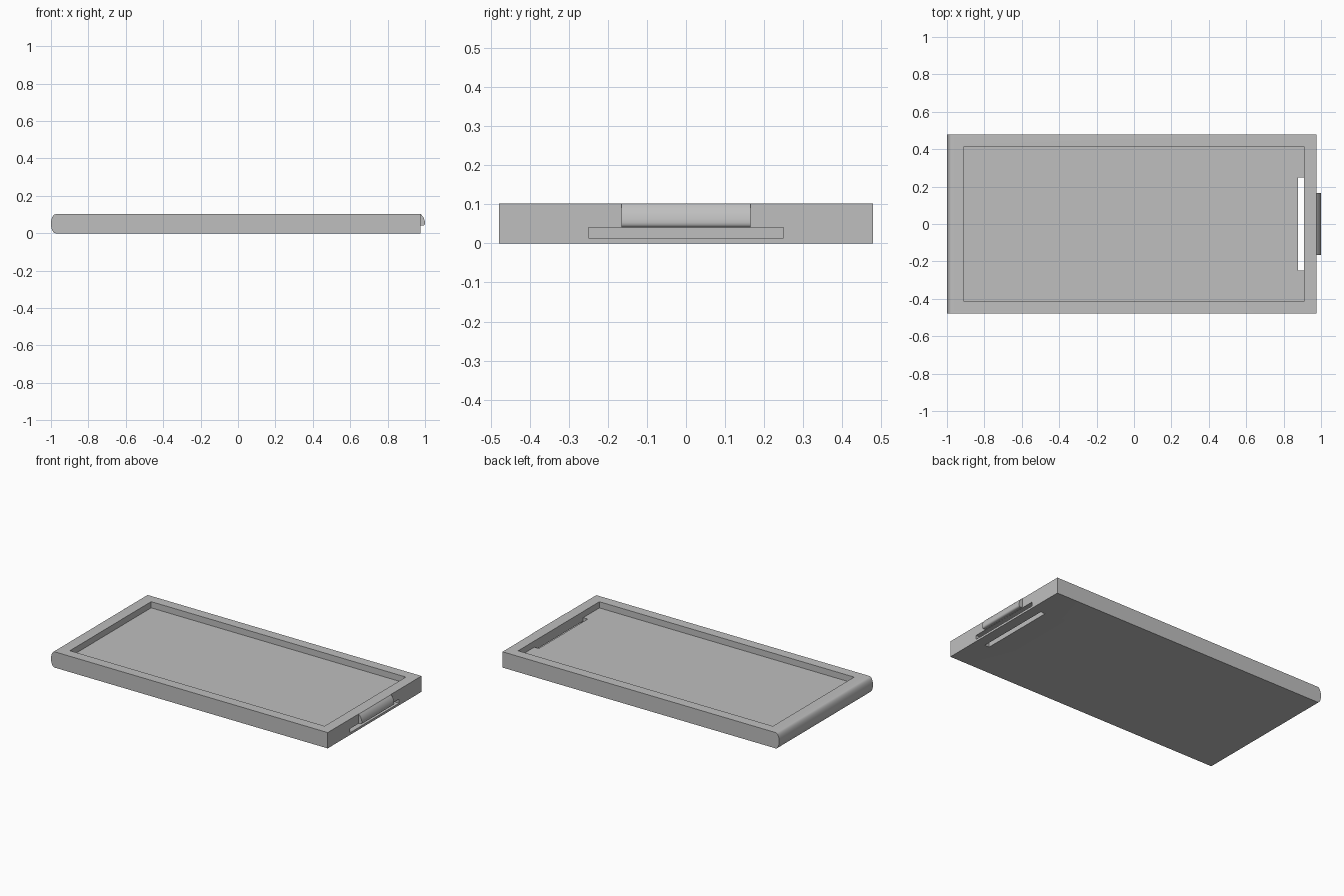
import bpy, bmesh, math

if "Cube" in bpy.data.objects:
    bpy.data.objects.remove(bpy.data.objects["Cube"], do_unlink=True)

grey = bpy.data.materials.new("plain grey")
grey.use_nodes = True
colour = (0.52, 0.52, 0.52, 1)
grey.diffuse_color = colour
grey.node_tree.nodes["Principled BSDF"].inputs["Base Color"].default_value = colour

HALF_WIDTH, HEIGHT, END_X = 0.478, 0.102, 0.975


def extrude_profile(name, points, half_width):
    """Extrude an x-z outline symmetrically along y."""
    bm = bmesh.new()
    face = bm.faces.new([bm.verts.new((x, -half_width, z)) for x, z in points])
    result = bmesh.ops.extrude_face_region(bm, geom=[face])
    moved = [v for v in result["geom"] if isinstance(v, bmesh.types.BMVert)]
    bmesh.ops.translate(bm, verts=moved, vec=(0, 2 * half_width, 0))
    bmesh.ops.recalc_face_normals(bm, faces=bm.faces)
    mesh = bpy.data.meshes.new(name)
    bm.to_mesh(mesh)
    bm.free()
    mesh.materials.append(grey)
    obj = bpy.data.objects.new(name, mesh)
    bpy.context.collection.objects.link(obj)
    return obj


def activate(obj):
    bpy.ops.object.select_all(action="DESELECT")
    obj.select_set(True)
    bpy.context.view_layer.objects.active = obj


def cut_box(target, name, x0, x1, half_width, z0, z1):
    cutter = extrude_profile(name, [(x0, z0), (x1, z0), (x1, z1), (x0, z1)], half_width)
    cutter.hide_render = True
    activate(target)
    mod = target.modifiers.new(name, "BOOLEAN")
    mod.operation, mod.solver, mod.object = "DIFFERENCE", "EXACT", cutter
    bpy.ops.object.modifier_apply(modifier=mod.name)
    bpy.data.objects.remove(cutter, do_unlink=True)


def smooth(obj):
    activate(obj)
    bpy.ops.object.shade_smooth_by_angle(angle=math.radians(35))


# Tray body with a rounded left end
steps = 16
mid = HEIGHT / 2
outline = [(END_X, 0), (END_X, HEIGHT)]
for i in range(steps + 1):
    a = math.pi * i / steps
    outline.append((-0.975 - 0.025 * math.sin(a), mid + mid * math.cos(a)))
tray = extrude_profile("tray_body", outline, HALF_WIDTH)

# Shallow recess, floor slot and end slot
cut_box(tray, "recess_cutter", -0.91, 0.908, 0.414, 0.062, 0.2)
cut_box(tray, "floor_slot_cutter", 0.876, 0.908, 0.249, -0.1, 0.1)
cut_box(tray, "end_slot_cutter", 0.89, 1.1, 0.249, 0.014, 0.04)
smooth(tray)

# Rounded catch on the right end
catch = extrude_profile("end_catch", [
    (0.96, 0.041), (0.99, 0.041), (0.996, 0.043), (0.999, 0.047), (1.0, 0.053),
    (0.999, 0.063), (0.996, 0.074), (0.991, 0.085), (0.984, 0.095),
    (0.977, HEIGHT), (0.96, HEIGHT)], 0.165)
smooth(catch)
